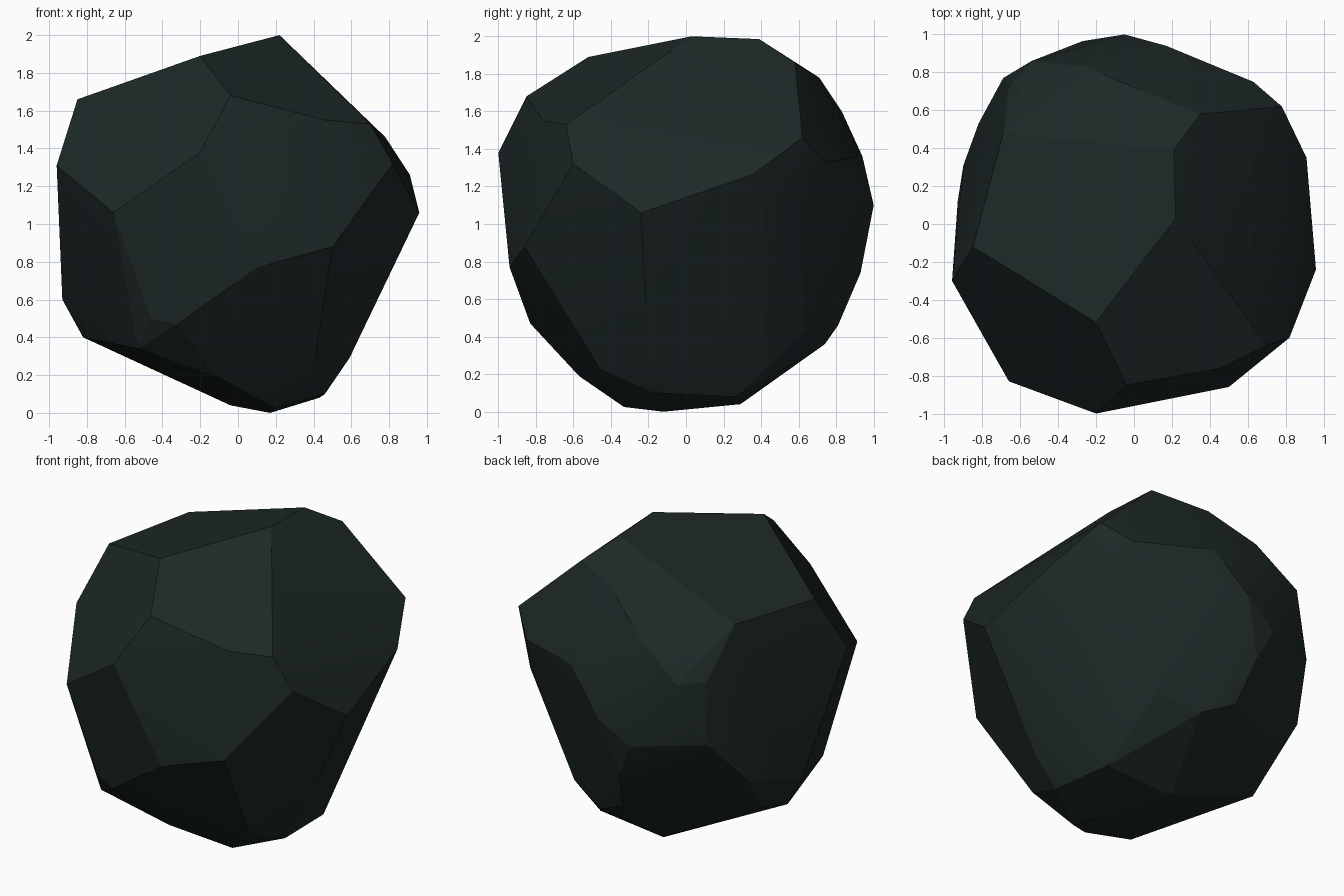
import bpy, bmesh, math

# Corner points of the chipped boulder, grouped by region
corners = [
    # sloping top and its back bevel
    (-.20, -.52, 1.89), (.22, .03, 2.0), (.21, .39, 1.985), (-.85, -.12, 1.66),
    (-.69, .48, 1.68), (.02, .71, 1.78), (.35, .58, 1.86), (-.25, .83, 1.60),
    # front
    (-.04, -.85, 1.68), (-.20, -1.0, 1.38), (-.66, -.83, 1.06), (.10, -.94, .77),
    (.50, -.86, .88), (.46, -.76, 1.55), (.70, -.64, 1.53), (-.32, -.83, .47),
    (-.46, -.79, .50),
    # right
    (.82, -.60, 1.32), (.96, -.24, 1.06), (.91, .35, 1.26), (.78, .62, 1.46),
    (.63, .75, 1.33), (.68, .64, 1.09), (.36, .64, .44), (.63, .15, .56),
    (.59, -.20, .29), (.40, -.46, .23),
    # back
    (.17, .94, 1.36), (-.32, .90, 1.38), (-.05, 1.0, 1.10), (-.27, .965, .95),
    (-.17, .93, .74), (-.11, .81, .46), (.10, .74, .36), (-.54, .86, 1.38),
    # left
    (-.96, -.30, 1.31), (-.66, .73, 1.39), (-.69, .77, 1.0), (-.82, .53, .71),
    (-.93, .12, .60), (-.82, .12, .40), (-.90, .31, .85), (-.76, .30, .43),
    # underside
    (-.53, -.66, .34), (-.10, -.57, .19), (.19, -.33, .025), (.17, -.12, .0),
    (.46, -.17, .10), (.43, .27, .08), (-.04, .29, .04),
]

# Wrap the corners in a convex skin and merge nearly flat facets
bm = bmesh.new()
for p in corners:
    bm.verts.new(p)
bmesh.ops.convex_hull(bm, input=bm.verts[:])
loose = [v for v in bm.verts if not v.link_faces]
bmesh.ops.delete(bm, geom=loose, context='VERTS')
bmesh.ops.dissolve_limit(bm, angle_limit=math.radians(4), verts=bm.verts[:], edges=bm.edges[:])
bmesh.ops.recalc_face_normals(bm, faces=bm.faces[:])

mesh = bpy.data.meshes.new("boulder")
bm.to_mesh(mesh)
bm.free()
boulder = bpy.data.objects.new("boulder", mesh)
bpy.context.collection.objects.link(boulder)

# Dark grey-green stone
stone = bpy.data.materials.new("dark stone")
stone.diffuse_color = (0.012, 0.021, 0.020, 1)
mesh.materials.append(stone)

# Soften shallow facets, keep strong creases sharp
bpy.context.view_layer.objects.active = boulder
boulder.select_set(True)
bpy.ops.object.shade_smooth_by_angle(angle=math.radians(15))
